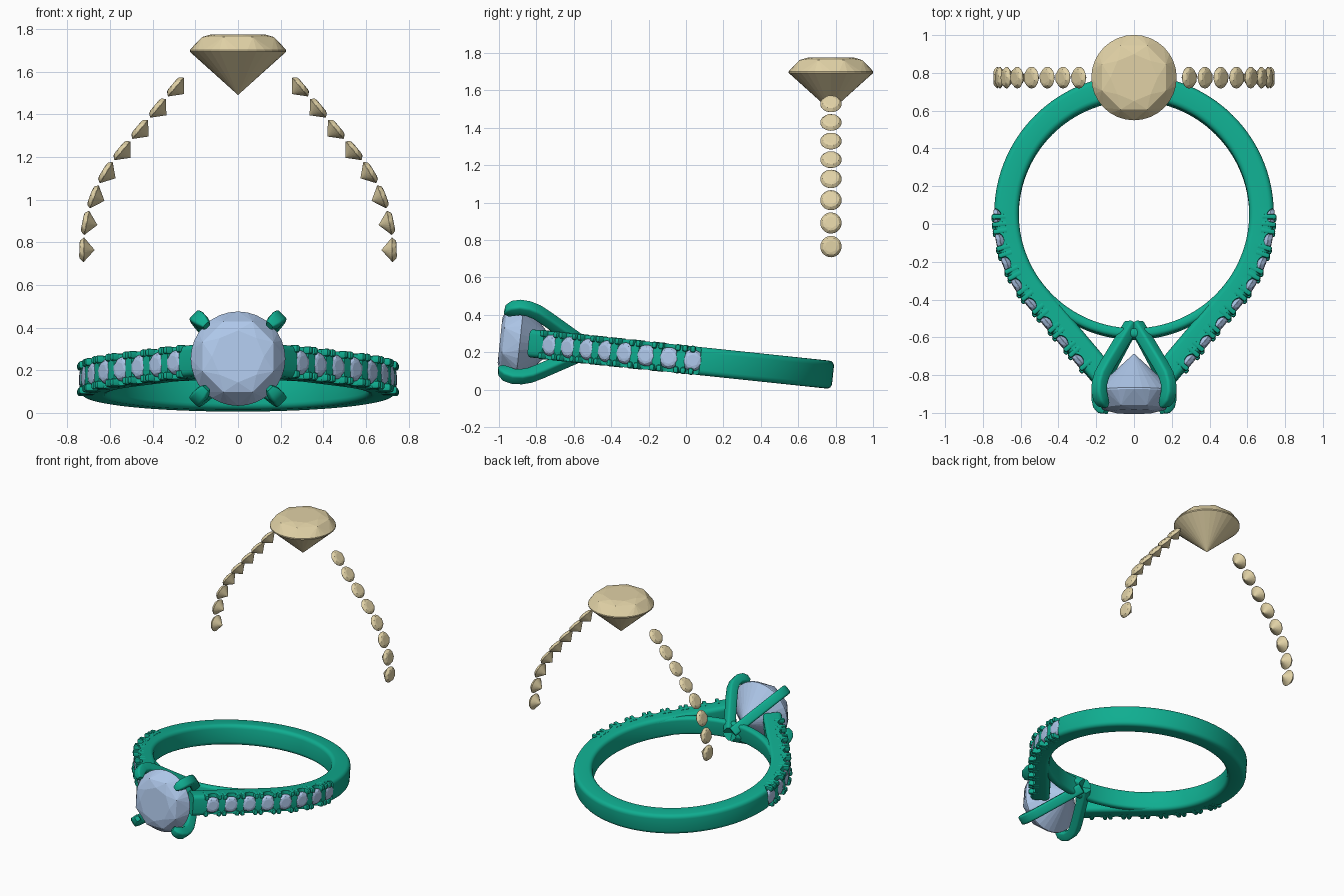
import bpy, bmesh, math
from mathutils import Vector, Matrix

if "Cube" in bpy.data.objects:
    bpy.data.objects.remove(bpy.data.objects["Cube"])

R_IN, R_OUT, HALF_H = 0.61, 0.74, 0.075
SPLIT = math.radians(40)          # where each shoulder leaves the circle
TILT = math.radians(-6)
RING = Matrix.Translation((0, 0.05, 0.155)) @ Matrix.Rotation(TILT, 4, 'X')
LOOSE = Matrix.Translation((0, 0.775, 0.75)) @ Matrix.Rotation(math.radians(-90), 4, 'X')
W = Vector((0, 0, 1))


def material(name, rgb):
    m = bpy.data.materials.new(name)
    m.diffuse_color = (*rgb, 1)
    m.use_nodes = True
    m.node_tree.nodes["Principled BSDF"].inputs["Base Color"].default_value = m.diffuse_color
    return m


METAL = material("teal_metal", (0.005, 0.42, 0.28))
STONE = material("blue_stone", (0.43, 0.58, 0.83))
PALE = material("sand_stone", (0.75, 0.64, 0.38))


def finish(bm, name, mat, matrix=RING, smooth=True):
    bmesh.ops.recalc_face_normals(bm, faces=bm.faces)
    me = bpy.data.meshes.new(name)
    bm.to_mesh(me)
    bm.free()
    ob = bpy.data.objects.new(name, me)
    bpy.context.collection.objects.link(ob)
    me.materials.append(mat)
    ob.matrix_world = matrix
    if smooth:
        shade(ob)
    return ob


def shade(ob):
    bpy.ops.object.select_all(action='DESELECT')
    ob.select_set(True)
    bpy.context.view_layer.objects.active = ob
    bpy.ops.object.shade_smooth_by_angle(angle=math.radians(35))


def rounded_rect(hu, hv, r, n=4):
    pts = []
    for k, (su, sv) in enumerate(((1, 1), (-1, 1), (-1, -1), (1, -1))):
        for i in range(n + 1):
            a = math.pi / 2 * (k + i / n)
            pts.append((su * (hu - r) + r * math.cos(a), sv * (hv - r) + r * math.sin(a)))
    return pts


def sweep(bm, frames, profile):
    """Skin a profile along frames of (point, axis_u, axis_v), with capped ends."""
    rings = [[bm.verts.new(p + a * u + b * v) for u, v in profile] for p, a, b in frames]
    n = len(profile)
    for r0, r1 in zip(rings, rings[1:]):
        for i in range(n):
            bm.faces.new((r0[i], r0[(i + 1) % n], r1[(i + 1) % n], r1[i]))
    bm.faces.new(rings[0])
    bm.faces.new(rings[-1])


def rail(s, radius, side=1):
    """Point, outward normal and tangent at arc position s (measured on the outer face)."""
    th = min(s / R_OUT, SPLIT)
    n = Vector((math.cos(th), -math.sin(th), 0))
    t = Vector((-math.sin(th), -math.cos(th), 0))
    p = n * radius + t * max(0, s - SPLIT * R_OUT)
    for v in (p, n, t):
        v.x *= side
    return p, n, t


def add_gem(bm, girdle, axis, r, crown, pavilion):
    """Round brilliant made as the hull of table, crown, girdle and culet points."""
    q = Vector((0, 0, 1)).rotation_difference(axis)
    pts = [(0, 0, -pavilion)]
    for count, rad, z, off in ((8, 0.55, crown, 0), (8, 0.81, crown * 0.82, 0.5),
                               (32, 1, 0.008 * r, 0), (32, 1, -0.03 * r, 0)):
        for i in range(count):
            a = 2 * math.pi * (i + off) / count
            pts.append((r * rad * math.cos(a), r * rad * math.sin(a), z))
    vs = [bm.verts.new(girdle + q @ Vector(p)) for p in pts]
    bmesh.ops.convex_hull(bm, input=vs)


# shank: circle at the back, straight tangent shoulders to the head
R_MID = (R_IN + R_OUT) / 2
end = SPLIT * R_OUT + 0.55
side_s = [end] + [SPLIT * R_OUT * i / 14 for i in range(14, -1, -1)]
frames = [(*rail(s, R_MID, 1)[:2], W) for s in side_s]
for i in range(1, 60):
    a = math.pi * i / 60
    n = Vector((math.cos(a), math.sin(a), 0))
    frames.append((n * R_MID, n, W))
frames += [(*rail(s, R_MID, -1)[:2], W) for s in reversed(side_s)]
bm = bmesh.new()
sweep(bm, frames, rounded_rect((R_OUT - R_IN) / 2, HALF_H, 0.028))
shank = finish(bm, "shank", METAL, smooth=False)

# scalloped notches under each small stone
GEM_S = [0.015 + 0.13 * i for i in range(8)]
bm = bmesh.new()
for side in (1, -1):
    for s in GEM_S:
        p, n, t = rail(s, R_OUT + 0.005, side)
        bmesh.ops.create_cone(bm, cap_ends=True, segments=24, radius1=0.042, radius2=0.042,
                              depth=0.3, matrix=Matrix.Translation(p))
cutter = finish(bm, "notch_cutter", METAL, smooth=False)
cutter.hide_render = True
mod = shank.modifiers.new("notches", 'BOOLEAN')
mod.operation, mod.object, mod.solver = 'DIFFERENCE', cutter, 'EXACT'
bpy.context.view_layer.objects.active = shank
bpy.ops.object.modifier_apply(modifier=mod.name)
bpy.data.objects.remove(cutter)
shade(shank)

# small claws in pairs between the stones
bm = bmesh.new()
claw = rounded_rect(0.014, 0.018, 0.009, 2)
for side in (1, -1):
    for j in range(9):
        for d in (-0.019, 0.019):
            if (j == 0 and d < 0) or (j == 8 and d > 0):
                continue
            for sw in (-1, 1):
                p, n, t = rail(max(0, GEM_S[0] - 0.065 + 0.13 * j) + d, R_OUT, side)
                p = p + W * sw * 0.06
                sweep(bm, [(p + n * h, t * k, W * k) for h, k in
                           ((-0.06, 1), (0.004, 1), (0.011, 0.8), (0.014, 0.4))], claw)
finish(bm, "small_claws", METAL)

# bridge closing the finger hole below the head
bm = bmesh.new()
frames = []
for i in range(33):
    a = -SPLIT + 0.1 - (math.pi - 2 * SPLIT + 0.2) * i / 32
    n = Vector((math.cos(a), math.sin(a), 0))
    frames.append((n * 0.636, n, W))
sweep(bm, frames, rounded_rect(0.026, 0.066, 0.02))
finish(bm, "bridge", METAL)

# four head prongs meeting behind the centre stone
bm = bmesh.new()
path = ((0.02, -0.59, 1), (0.20, -0.815, 1), (0.24, -0.87, 1), (0.258, -0.915, 1),
        (0.262, -0.96, 1), (0.25, -0.995, 1), (0.23, -1.018, 0.85), (0.207, -1.03, 0.5))
for sx in (1, -1):
    for sz in (1, -1):
        radial = Vector((sx, 0, sz)).normalized()
        across = Vector((sx, 0, -sz)).normalized()
        pts = [radial * r + Vector((0, y, 0)) for r, y, k in path]
        frames = []
        for i, p in enumerate(pts):
            t = (pts[min(i + 1, len(pts) - 1)] - pts[max(i - 1, 0)]).normalized()
            k = path[i][2]
            frames.append((p, across.cross(t) * k, across * k))
        sweep(bm, frames, rounded_rect(0.033, 0.034, 0.014, 3))
finish(bm, "head_prongs", METAL)

# stones: one set mounted in the ring, one loose set floating above
FRONT = Vector((0, -1, 0))
for prefix, mat, matrix, r, crown in (("set", STONE, RING, 0.222, 0.1),
                                      ("loose", PALE, LOOSE, 0.226, 0.075)):
    bm = bmesh.new()
    add_gem(bm, FRONT * 0.95, FRONT, r, crown, 0.21)
    finish(bm, prefix + "_centre_stone", mat, matrix, smooth=False)
    bm = bmesh.new()
    for side in (1, -1):
        for s in GEM_S:
            p, n, t = rail(s, 0.724, side)
            add_gem(bm, p, n, 0.057, 0.02, 0.052)
    finish(bm, prefix + "_side_stones", mat, matrix, smooth=False)
